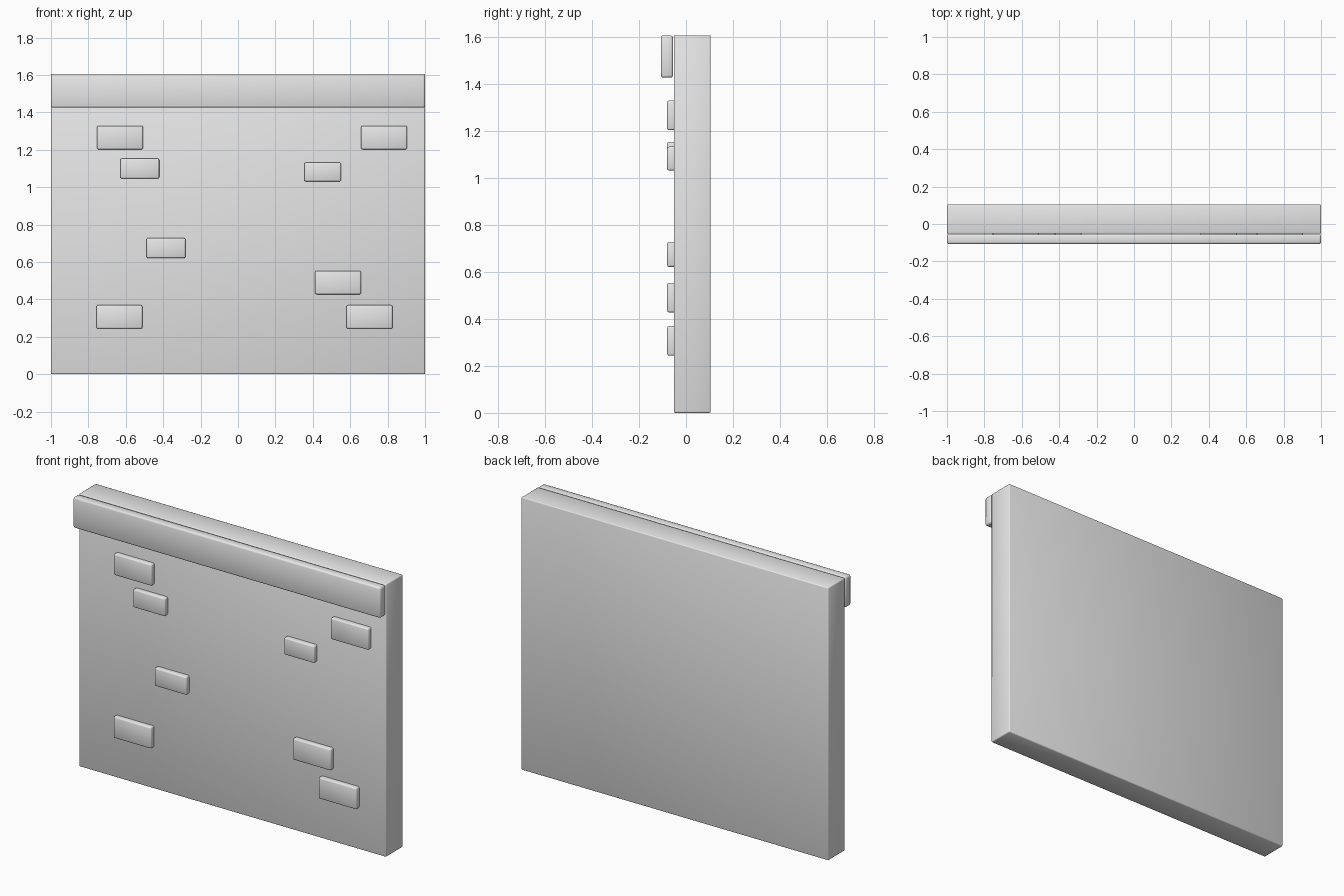
import bpy
import math

cube = bpy.data.objects.get("Cube")
if cube:
    bpy.data.objects.remove(cube, do_unlink=True)

stone = bpy.data.materials.new("stone_grey")
stone.use_nodes = True
GREY = (0.8, 0.8, 0.8, 1)
stone.diffuse_color = GREY
stone.node_tree.nodes["Principled BSDF"].inputs["Base Color"].default_value = GREY


def block(name, x, y, z, bevel):
    """Rounded box spanning the given (min, max) ranges."""
    spans = (x, y, z)
    bpy.ops.mesh.primitive_cube_add(size=1, location=[(a + b) / 2 for a, b in spans])
    ob = bpy.context.object
    ob.name = name
    ob.scale = [b - a for a, b in spans]
    bpy.ops.object.transform_apply(location=False, rotation=False, scale=True)
    ob.data.materials.append(stone)
    mod = ob.modifiers.new("soft_edges", "BEVEL")
    mod.width = bevel
    mod.segments = 2
    bpy.ops.object.modifier_apply(modifier=mod.name)
    bpy.ops.object.shade_smooth_by_angle(angle=math.radians(50))
    return ob


# Main slab and the coping strip along its top front edge
block("wall_slab", (-1, 1), (-0.052, 0.105), (0, 1.605), 0.006)
block("top_strip", (-1, 1), (-0.107, -0.055), (1.425, 1.605), 0.01)

# Raised bricks: centre x, centre z, width, height
LARGE = (0.246, 0.126)
MEDIUM = (0.208, 0.107)
SMALL = (0.196, 0.101)
bricks = [
    (-0.631, 1.265, LARGE),
    (0.781, 1.265, LARGE),
    (0.535, 0.49, LARGE),
    (-0.634, 0.306, LARGE),
    (0.703, 0.306, LARGE),
    (-0.525, 1.099, MEDIUM),
    (-0.385, 0.674, MEDIUM),
    (0.453, 1.081, SMALL),
]
for i, (cx, cz, (w, h)) in enumerate(bricks, 1):
    block(f"raised_brick_{i}", (cx - w / 2, cx + w / 2), (-0.08, -0.04),
          (cz - h / 2, cz + h / 2), 0.008)
